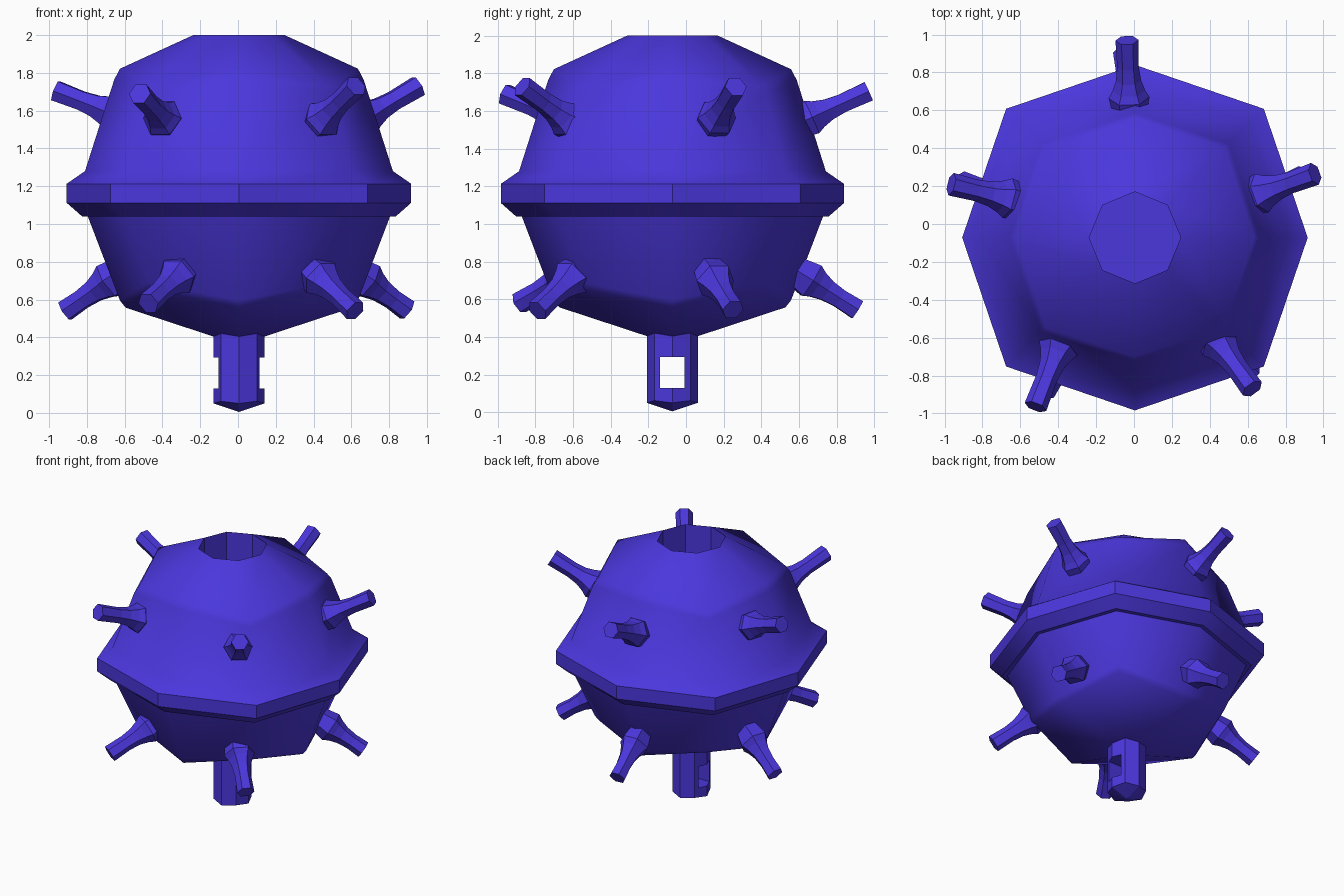
import bpy, bmesh, math
from mathutils import Vector

cube = bpy.data.objects.get("Cube")
if cube:
    bpy.data.objects.remove(cube, do_unlink=True)

CX, CY = 0.005, -0.072

blue = bpy.data.materials.new("blue_paint")
blue.use_nodes = True
colour = (0.07, 0.038, 0.72, 1)
blue.diffuse_color = colour
blue.node_tree.nodes["Principled BSDF"].inputs["Base Color"].default_value = colour


def lathe(name, profile, sides, smooth=()):
    """Revolve (radius, z) points; a point may add its own (radius, z) for odd corners.
    Radius 0 closes at a pole, open ends are capped; smooth lists the smooth bands."""
    bm = bmesh.new()
    rings = []
    for r, z, *corner in profile:
        if r == 0:
            rings.append([bm.verts.new((0, 0, z))] * sides)
            continue
        ring = []
        for k in range(sides):
            a = math.tau * k / sides
            rr, zz = corner if corner and k % 2 else (r, z)
            ring.append(bm.verts.new((rr * math.cos(a), rr * math.sin(a), zz)))
        rings.append(ring)
    for i in range(len(rings) - 1):
        for k in range(sides):
            j = (k + 1) % sides
            quad = [rings[i][k], rings[i][j], rings[i + 1][j], rings[i + 1][k]]
            face = bm.faces.new(list(dict.fromkeys(quad)))
            face.smooth = i in smooth
    for ring, point in ((rings[0], profile[0]), (rings[-1], profile[-1])):
        if point[0]:
            bm.faces.new(ring)
    bmesh.ops.recalc_face_normals(bm, faces=bm.faces)
    mesh = bpy.data.meshes.new(name)
    bm.to_mesh(mesh)
    bm.free()
    mesh.materials.append(blue)
    obj = bpy.data.objects.new(name, mesh)
    bpy.context.collection.objects.link(obj)
    return obj


# Octagonal hull: bottom pole, bowl, girdle, dome, recessed top hole.
# The shoulders of the bowl and dome sit nearer the girdle on the diagonals.
hull_profile = [(0, 0.36), (0.6, 0.557, 0.66, 0.655), (0.63, 0.595, 0.685, 0.69),
                (0.8, 1.04, 0.84, 1.04), (0.83, 1.04, 0.875, 1.04),
                (0.912, 1.112, 0.962, 1.112), (0.912, 1.213, 0.962, 1.213),
                (0.815, 1.28, 0.855, 1.28), (0.66, 1.765, 0.70, 1.695),
                (0.63, 1.822, 0.67, 1.735), (0.242, 2.0), (0.242, 1.75)]
hull = lathe("hull", hull_profile, 8, smooth=(0, 1, 2, 4, 6, 7, 8, 9))
hull.location = (CX, CY, 0)

# Mooring stem with a pointed foot and a window cut through from side to side
stem = lathe("mooring_stem", [(0, 0.005), (0.135, 0.05, 0.135, 0.062), (0.135, 0.43)], 8)
stem.location = (CX, CY, 0)
bpy.ops.mesh.primitive_cube_add(size=1, location=(CX, CY, 0.212))
cutter = bpy.context.object
cutter.name = "window_cutter"
cutter.hide_render = True
cutter.scale = (0.6, 0.13, 0.165)
cut = stem.modifiers.new("window", "BOOLEAN")
cut.operation = 'DIFFERENCE'
cut.solver = 'EXACT'
cut.object = cutter
bpy.ops.object.select_all(action='DESELECT')
bpy.context.view_layer.objects.active = stem
stem.select_set(True)
bpy.ops.object.modifier_apply(modifier=cut.name)
bpy.data.objects.remove(cutter, do_unlink=True)


# Hexagonal contact spikes with flanged feet, placed from foot to tip
def spike(name, foot, tip):
    foot, tip = Vector(foot), Vector(tip)
    axis = tip - foot
    obj = lathe(name, [(0.085, -0.08), (0.1, -0.01), (0.108, 0.03), (0.086, 0.07),
                       (0.066, 0.13), (0.057, 0.21), (0.061, axis.length)], 6)
    obj.location = foot
    obj.rotation_mode = 'QUATERNION'
    obj.rotation_quaternion = axis.to_track_quat('Z', 'Y')


upper = [((-0.025, 0.64, 1.555), (-0.037, 0.97, 1.705)),
         ((0.65, 0.155, 1.55), (0.955, 0.265, 1.73)),
         ((-0.64, 0.13, 1.58), (-0.965, 0.21, 1.705)),
         ((0.435, -0.61, 1.54), (0.625, -0.87, 1.73)),
         ((-0.39, -0.63, 1.55), (-0.52, -0.965, 1.69))]
lower = [((-0.02, 0.64, 0.715), (-0.05, 0.91, 0.545)),
         ((0.66, 0.145, 0.715), (0.895, 0.25, 0.545)),
         ((-0.66, 0.135, 0.715), (-0.915, 0.22, 0.54)),
         ((0.42, -0.59, 0.73), (0.62, -0.79, 0.54)),
         ((-0.31, -0.62, 0.735), (-0.475, -0.885, 0.58))]
for row, spots in (("upper", upper), ("lower", lower)):
    for n, (foot, tip) in enumerate(spots, 1):
        spike(f"{row}_spike_{n}", foot, tip)
